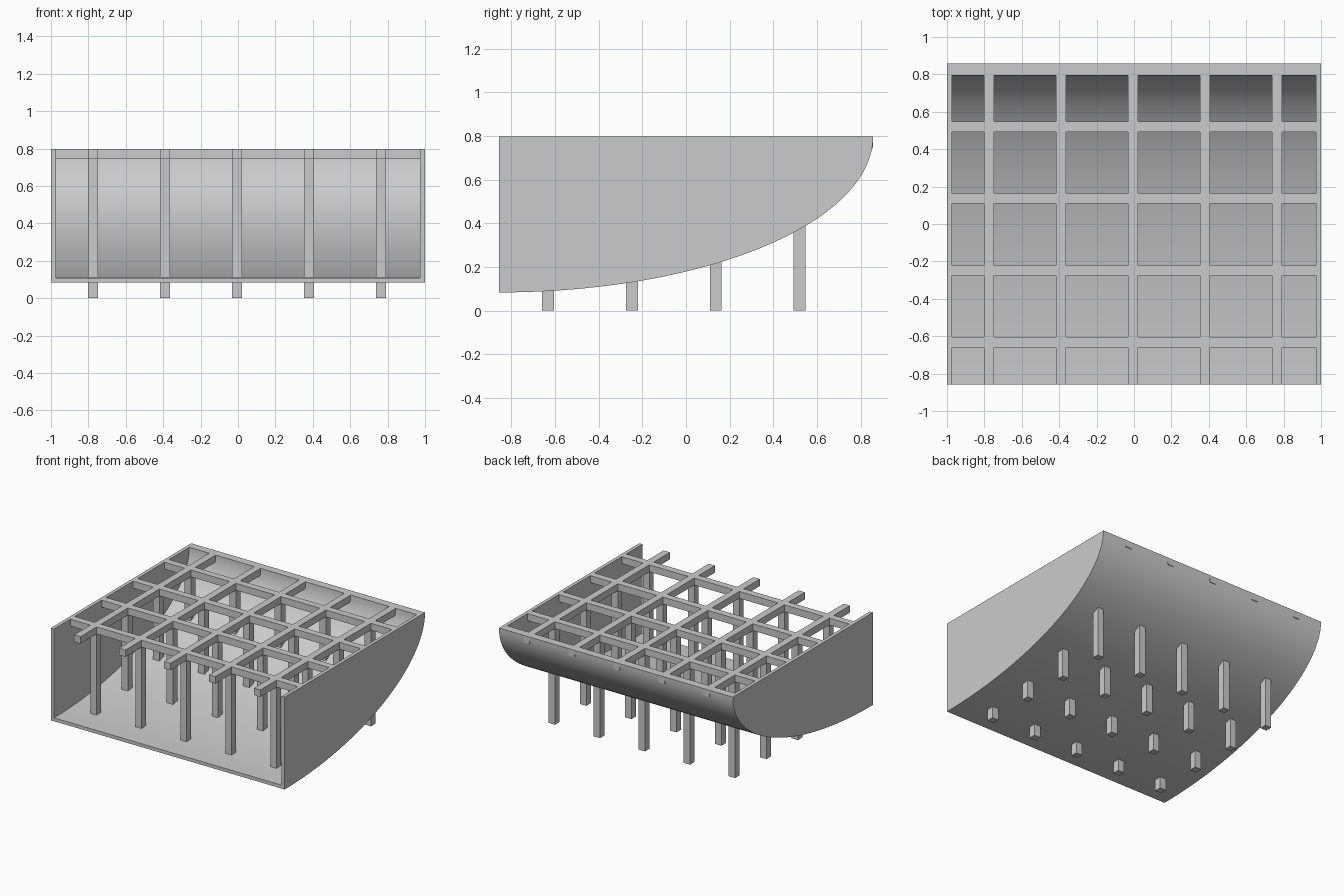
import bpy, bmesh, math

if "Cube" in bpy.data.objects:
    bpy.data.objects.remove(bpy.data.objects["Cube"])

TOP, BASE, HALF_Y = 0.797, 0.083, 0.857     # rim height, shell bottom, half depth
WALL = 0.027                                # side wall thickness
BAR = 0.054                                 # square section of bars and posts
INNER = 0.9635                              # inner curve as a scale of the outer one
INSIDE = 1 - WALL
BAR_X = [-0.775 + 0.385 * i for i in range(5)]
BAR_Y = [-0.632 + 0.384 * i for i in range(4)]

grey = bpy.data.materials.new("plain grey")
grey.use_nodes = True
COLOR = (0.6, 0.6, 0.6, 1)
grey.diffuse_color = COLOR
grey.node_tree.nodes["Principled BSDF"].inputs["Base Color"].default_value = COLOR


def finish(name, bm, smooth=False):
    bmesh.ops.recalc_face_normals(bm, faces=bm.faces[:])
    mesh = bpy.data.meshes.new(name)
    bm.to_mesh(mesh)
    bm.free()
    mesh.materials.append(grey)
    obj = bpy.data.objects.new(name, mesh)
    bpy.context.collection.objects.link(obj)
    if smooth:
        bpy.ops.object.select_all(action='DESELECT')
        obj.select_set(True)
        bpy.context.view_layer.objects.active = obj
        bpy.ops.object.shade_smooth_by_angle(angle=math.radians(30))
    return obj


def quarter_curve(scale, steps=48):
    """Quarter ellipse from the front bottom edge up to the back rim."""
    a, b = 2 * HALF_Y * scale, (TOP - BASE) * scale
    angles = [math.pi / 2 * i / steps for i in range(steps + 1)]
    return [(a * math.sin(t) - HALF_Y, TOP - b * math.cos(t)) for t in angles]


def extrude_profile(name, profile, x0, x1, smooth=False):
    bm = bmesh.new()
    face = bm.faces.new([bm.verts.new((x0, y, z)) for y, z in profile])
    new = bmesh.ops.extrude_face_region(bm, geom=[face])["geom"]
    moved = [v for v in new if isinstance(v, bmesh.types.BMVert)]
    bmesh.ops.translate(bm, verts=moved, vec=(x1 - x0, 0, 0))
    return finish(name, bm, smooth)


# Curved shell and its two flat side walls
outer = quarter_curve(1)
extrude_profile("curved_shell", outer + quarter_curve(INNER)[::-1], -INSIDE, INSIDE, True)
side = outer + [(-HALF_Y, TOP)]
extrude_profile("right_wall", side, -1, -INSIDE, True)
extrude_profile("left_wall", side, INSIDE, 1, True)

# Top lattice: fill the cells that lie on a bar, then thicken downwards
def edges_of(centres, end):
    inner = [c + s * BAR / 2 for c in centres for s in (-1, 1)]
    return [-end] + inner + [end]


xs, ys = edges_of(BAR_X, INSIDE), edges_of(BAR_Y, HALF_Y)
bm = bmesh.new()
grid = [[bm.verts.new((x, y, TOP)) for y in ys] for x in xs]
for i in range(len(xs) - 1):
    for j in range(len(ys) - 1):
        if i % 2 or j % 2:
            bm.faces.new((grid[i][j], grid[i + 1][j], grid[i + 1][j + 1], grid[i][j + 1]))
bmesh.ops.delete(bm, geom=[v for v in bm.verts if not v.link_faces], context='VERTS')
new = bmesh.ops.extrude_face_region(bm, geom=bm.faces[:])["geom"]
moved = [v for v in new if isinstance(v, bmesh.types.BMVert)]
bmesh.ops.translate(bm, verts=moved, vec=(0, 0, -BAR))
finish("top_lattice", bm)

# Posts under every crossing, passing through the shell to the ground
bm = bmesh.new()
height = TOP - BAR
for x in BAR_X:
    for y in BAR_Y:
        verts = bmesh.ops.create_cube(bm, size=1)["verts"]
        bmesh.ops.scale(bm, verts=verts, vec=(BAR, BAR, height))
        bmesh.ops.translate(bm, verts=verts, vec=(x, y, height / 2))
finish("support_posts", bm)
